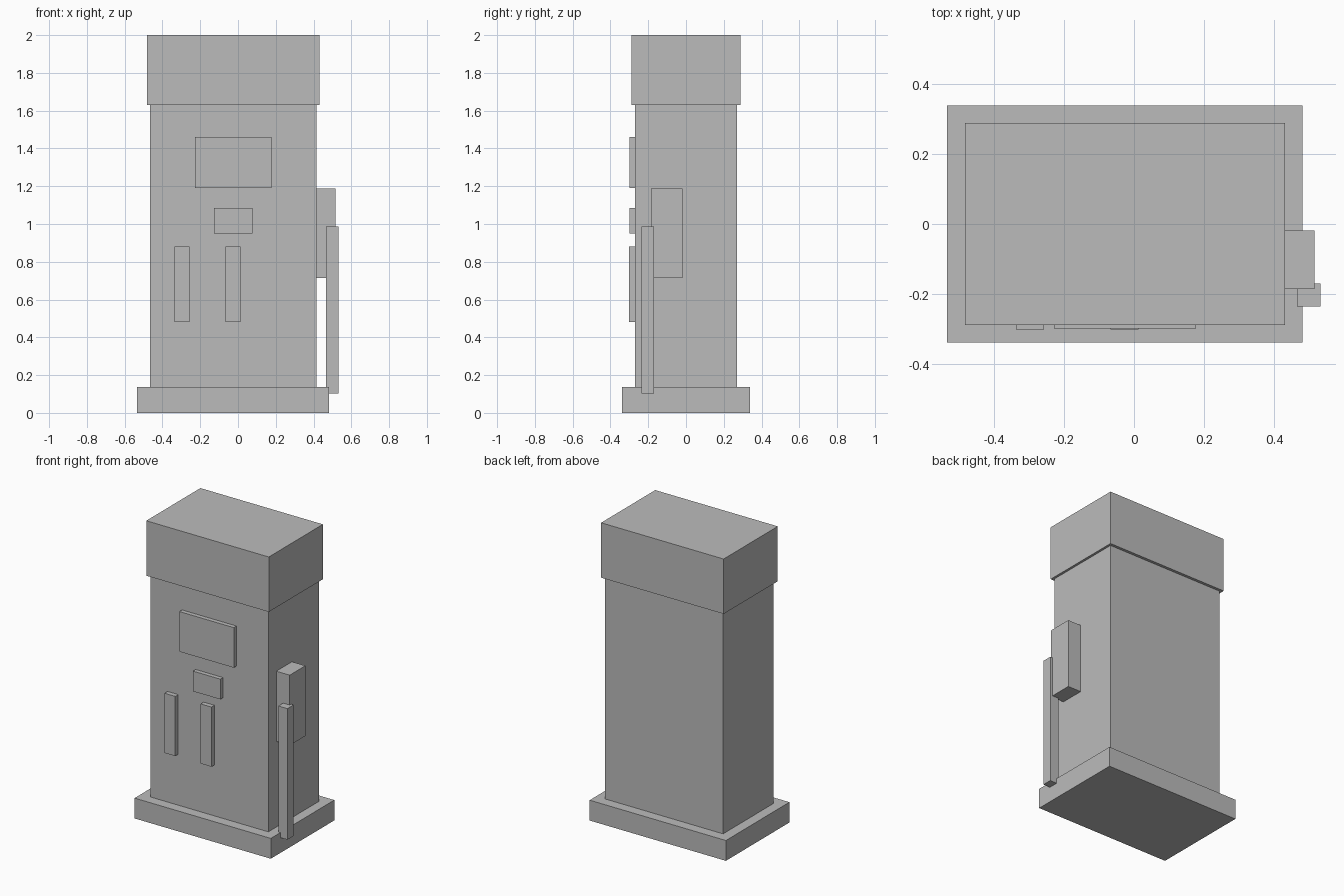
import bpy, bmesh
from mathutils import Vector

if "Cube" in bpy.data.objects:
    bpy.data.objects.remove(bpy.data.objects["Cube"])

# Single plain grey for the whole pump
grey = bpy.data.materials.new("plain_grey")
grey.diffuse_color = (0.5, 0.5, 0.5, 1)
grey.use_nodes = True
grey.node_tree.nodes["Principled BSDF"].inputs["Base Color"].default_value = grey.diffuse_color


def box(name, x, y, z):
    """Box from (min, max) ranges on each axis."""
    lo, hi = Vector((x[0], y[0], z[0])), Vector((x[1], y[1], z[1]))
    size, mid = hi - lo, (lo + hi) / 2
    bm = bmesh.new()
    bmesh.ops.create_cube(bm, size=1)
    bmesh.ops.scale(bm, vec=size, verts=bm.verts)
    mesh = bpy.data.meshes.new(name)
    bm.to_mesh(mesh)
    bm.free()
    mesh.materials.append(grey)
    obj = bpy.data.objects.new(name, mesh)
    obj.location = mid
    bpy.context.collection.objects.link(obj)
    return obj


# Main cabinet
box("base_plinth", (-0.534, 0.481), (-0.338, 0.338), (0, 0.137))
box("cabinet_body", (-0.465, 0.415), (-0.269, 0.269), (0.137, 1.63))
box("top_sign", (-0.482, 0.431), (-0.288, 0.288), (1.63, 2.0))

# Front panel details
box("display_screen", (-0.228, 0.177), (-0.298, -0.269), (1.19, 1.46))
box("keypad", (-0.127, 0.077), (-0.298, -0.269), (0.95, 1.086))
for i, cx in enumerate((-0.297, -0.027)):
    box(f"front_strip_{i + 1}", (cx - 0.04, cx + 0.04), (-0.301, -0.269), (0.48, 0.882))

# Nozzle holder and hose on the right side
box("nozzle_holder", (0.415, 0.515), (-0.185, -0.018), (0.714, 1.187))
box("hose", (0.466, 0.533), (-0.236, -0.17), (0.103, 0.986))
